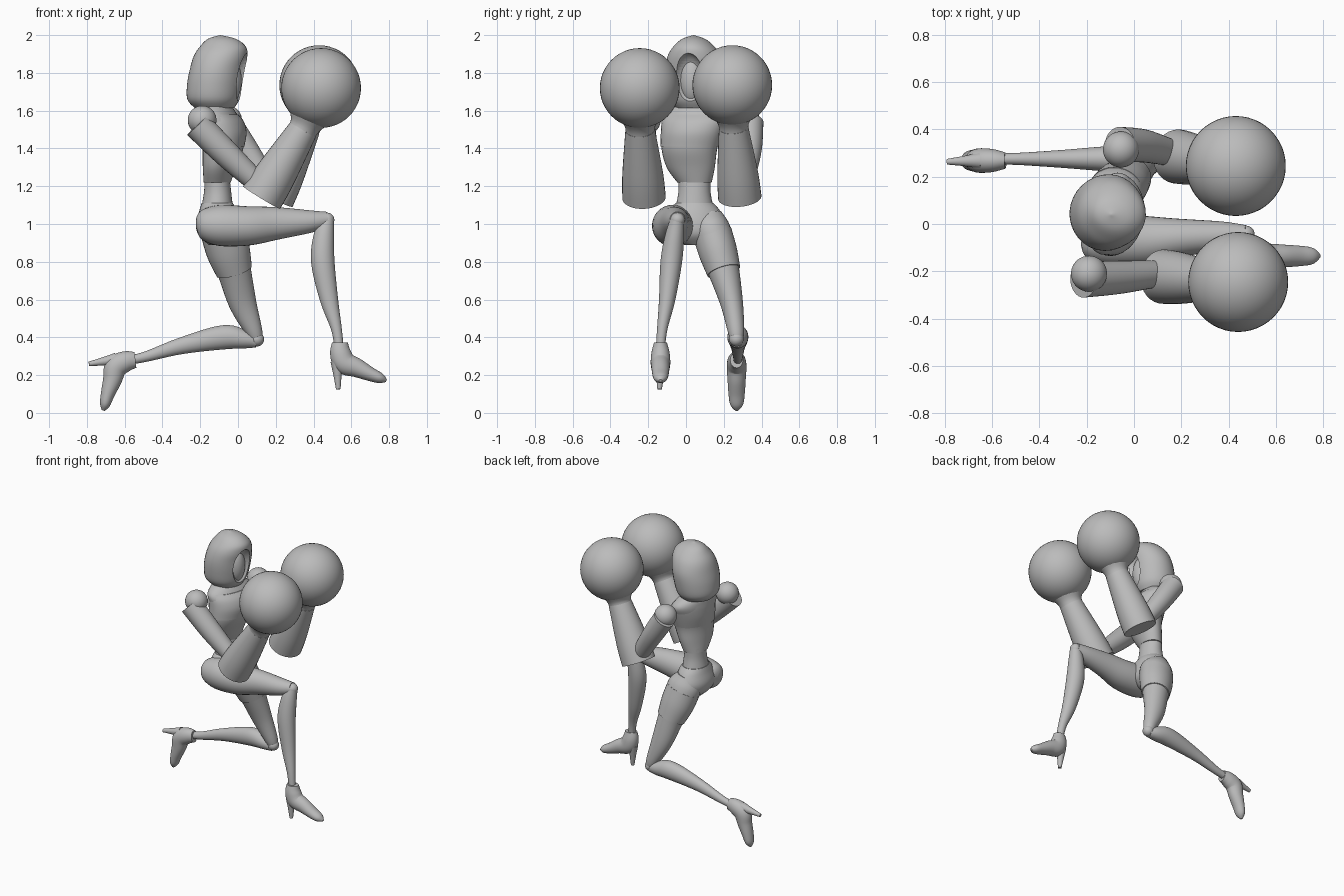
import bpy
import bmesh
import math
from mathutils import Matrix, Vector

default_cube = bpy.data.objects.get("Cube")
if default_cube:
    bpy.data.objects.remove(default_cube, do_unlink=True)

SIDES = 32
STEPS = 5
Y_AXIS = Vector((0, 1, 0))
Z_AXIS = Vector((0, 0, 1))
CHEST_SIDE = Vector((0.25, 0.97, 0))  # the chest and head are turned a little

grey = bpy.data.materials.new("plain_grey")
grey.use_nodes = True
colour = (0.5, 0.5, 0.5, 1)
grey.diffuse_color = colour
grey.node_tree.nodes["Principled BSDF"].inputs["Base Color"].default_value = colour
parts = []


def finish(obj, name):
    obj.name = name
    obj.data.name = name
    obj.data.materials.clear()
    obj.data.materials.append(grey)
    parts.append(obj)
    return obj


def smooth_path(sections):
    """Blend sections of (x, y, z, width[, depth]) along a soft curve."""
    rows = [Vector(s if len(s) == 5 else (*s, s[-1])) for s in sections]
    last = len(rows) - 1
    result = []
    for i in range(last):
        before, start = rows[max(i - 1, 0)], rows[i]
        end, after = rows[i + 1], rows[min(i + 2, last)]
        for step in range(STEPS):
            t = step / STEPS
            m0, m1 = (end - before) / 2, (after - start) / 2
            h = t * t * (3 - 2 * t)
            result.append(start * (1 - h) + end * h
                          + m0 * (t * (1 - t) ** 2) - m1 * (t * t * (1 - t)))
    result.append(rows[last])
    return result


def loft(name, sections, side=Y_AXIS, axis=None, matrix=None):
    """Skin elliptical rings along a path and cap both ends."""
    rows = smooth_path(sections)
    bm = bmesh.new()
    rings = []
    for i, row in enumerate(rows):
        nearby = rows[min(i + 1, len(rows) - 1)] - rows[max(i - 1, 0)]
        along = axis or Vector(nearby[:3]).normalized()
        u = (side - along * side.dot(along)).normalized()
        v = along.cross(u)
        width, depth = max(row[3], 0.002), max(row[4], 0.002)
        ring = []
        for k in range(SIDES):
            a = math.tau * k / SIDES
            ring.append(bm.verts.new(Vector(row[:3]) + u * (width * math.cos(a))
                                     + v * (depth * math.sin(a))))
        rings.append(ring)
    for low, high in zip(rings, rings[1:]):
        for k in range(SIDES):
            n = (k + 1) % SIDES
            bm.faces.new((low[k], low[n], high[n], high[k]))
    bm.faces.new(rings[0][::-1])
    bm.faces.new(rings[-1])
    bmesh.ops.recalc_face_normals(bm, faces=bm.faces)
    mesh = bpy.data.meshes.new(name)
    bm.to_mesh(mesh)
    bm.free()
    if matrix:
        mesh.transform(matrix)
    obj = bpy.data.objects.new(name, mesh)
    bpy.context.collection.objects.link(obj)
    return finish(obj, name)


def ball(name, centre, radii):
    bpy.ops.mesh.primitive_uv_sphere_add(segments=48, ring_count=24, radius=1, location=centre)
    obj = bpy.context.object
    obj.scale = radii if isinstance(radii, tuple) else (radii,) * 3
    return finish(obj, name)


# Hooded head with a hollow front and a face inside
hood = loft("hood", [
    (-.125, .05, 1.615, .11, .105), (-.13, .048, 1.66, .145, .138),
    (-.122, .048, 1.74, .16, .147), (-.108, .048, 1.82, .161, .146),
    (-.092, .045, 1.89, .142, .142), (-.08, .042, 1.94, .108, .122),
    (-.085, .04, 1.98, .06, .075), (-.095, .04, 2, 0, 0)], CHEST_SIDE, Z_AXIS)
hollow = ball("hood_hollow_cutter", (.055, .01, 1.76), (.085, .085, .145))
hollow.rotation_euler.z = -.25
cut = hood.modifiers.new("face_opening", 'BOOLEAN')
cut.operation = 'DIFFERENCE'
cut.object = hollow
hollow.hide_render = True
hollow.hide_viewport = True
parts.remove(hollow)
face = ball("face", (-.055, .035, 1.76), (.075, .07, .13))
face.rotation_euler.z = -.25
loft("neck", [(-.1, .045, 1.57, .055), (-.09, .04, 1.66, .045), (-.08, .04, 1.72, .045)])

# Torso: rib cage, raised chest plate, waist and pelvis
loft("rib_cage", [
    (-.11, .045, 1.22, .092, .07), (-.098, .025, 1.3, .13, .085),
    (-.08, .018, 1.4, .15, .105), (-.08, .035, 1.5, .165, .115),
    (-.1, .045, 1.57, .175, .095), (-.11, .048, 1.62, .12, .075),
    (-.105, .048, 1.65, .05, .04)], CHEST_SIDE, Z_AXIS)
loft("chest_plate", [
    (-.08, .018, 1.41, .156, .11), (-.078, .03, 1.48, .166, .12),
    (-.085, .04, 1.54, .172, .113), (-.1, .045, 1.58, .165, .095)], CHEST_SIDE, Z_AXIS)
loft("waist", [
    (-.11, .045, 1.25, .085, .065), (-.108, .045, 1.17, .085, .072),
    (-.11, .045, 1.09, .1, .083)], axis=Z_AXIS)
loft("pelvis", [
    (-.11, .045, 1.11, .1, .083), (-.105, .04, 1.07, .14, .1),
    (-.105, .04, 1, .17, .118), (-.1, .045, .94, .145, .108),
    (-.095, .05, .89, .06, .06)], axis=Z_AXIS)

# Arms and round gloves
ARMS = {
    "right": dict(
        shoulder=(-.19, -.21, 1.55), glove=(.44, -.245, 1.72),
        upper=[(-.215, -.235, 1.525, .076), (-.06, -.225, 1.37, .07), (.1, -.21, 1.22, .056)],
        fore=[(.125, -.222, 1.14), (.345, -.243, 1.5)]),
    "left": dict(
        shoulder=(-.055, .315, 1.55), glove=(.43, .245, 1.735),
        upper=[(-.06, .335, 1.54, .075), (.04, .33, 1.39, .07), (.16, .3, 1.21, .056)],
        fore=[(.185, .285, 1.14), (.36, .252, 1.51)]),
}
for label, arm in ARMS.items():
    ball(label + "_shoulder", arm["shoulder"], .076)
    loft(label + "_upper_arm", arm["upper"])
    elbow, wrist = map(Vector, arm["fore"])
    centre = Vector(arm["glove"])
    middle = elbow.lerp(wrist, .35)
    loft(label + "_forearm", [(*elbow, .115), (*middle, .108), (*wrist, .078)])
    loft(label + "_glove_cuff", [(*elbow.lerp(wrist, .93), .078), (*wrist.lerp(centre, .1), .082),
                                 (*wrist.lerp(centre, .4), .125)])
    ball(label + "_glove", centre, .211)

# Right leg, stepping forward
loft("right_thigh", [
    (-.222, -.075, 1, .02), (-.195, -.075, 1, .075), (-.1, -.07, .993, .108),
    (.05, -.07, .99, .104), (.2, -.058, 1.003, .08, .087),
    (.38, -.05, 1.013, .06), (.475, -.045, 1.025, .04)])
ball("right_knee", (.472, -.045, 1.022), .038)
loft("right_shin", [
    (.475, -.045, 1.03, .035), (.455, -.06, .94, .05, .054), (.449, -.078, .8, .057, .062),
    (.482, -.1, .6, .043, .048), (.52, -.125, .45, .028, .029), (.535, -.135, .35, .024)])

# Left leg, kneeling
loft("left_thigh", [
    (-.1, .115, 1.05, .075), (-.085, .13, .98, .1, .115), (-.055, .165, .87, .1, .112),
    (-.02, .2, .75, .083, .09), (.025, .242, .58, .06, .073),
    (.085, .265, .43, .043, .045), (.1, .267, .38, .03)])
loft("left_thigh_cuff", [
    (-.078, .14, .95, .104, .118), (-.05, .17, .85, .102, .115), (-.02, .2, .75, .09, .097)])
ball("left_knee", (.1, .267, .39), .038)
loft("left_shin", [
    (.1, .267, .375, .03), (.03, .272, .39, .05, .05), (-.08, .275, .4, .055, .064),
    (-.3, .275, .355, .038, .044), (-.48, .275, .3, .026, .028), (-.57, .275, .28, .024)])

# High heeled feet: the same shoe, tipped over for the kneeling leg
ANKLE = Vector((.54, -.135, .37))
LEFT_ANKLE = Vector((-.545, .268, .28))
tipped = (Matrix.Translation(LEFT_ANKLE) @ Matrix.Rotation(math.radians(83), 4, 'Y')
          @ Matrix.Translation(-ANKLE))
for label, place in (("right", None), ("left", tipped)):
    loft(label + "_shoe", [
        (.54, -.135, .372, .034, .042), (.542, -.135, .32, .048, .055),
        (.565, -.135, .265, .052, .06), (.63, -.135, .238, .048, .05),
        (.7, -.135, .205, .043, .037), (.755, -.135, .183, .034, .027),
        (.785, -.135, .17, .008)], matrix=place)
    loft(label + "_heel", [
        (.525, -.135, .27, .035), (.527, -.137, .2, .022), (.531, -.14, .125, .012)],
        matrix=place)

# Smooth shading with crisp cut edges
bpy.ops.object.select_all(action='DESELECT')
for obj in parts:
    obj.select_set(True)
bpy.context.view_layer.objects.active = parts[0]
bpy.ops.object.shade_smooth_by_angle(angle=math.radians(40))
